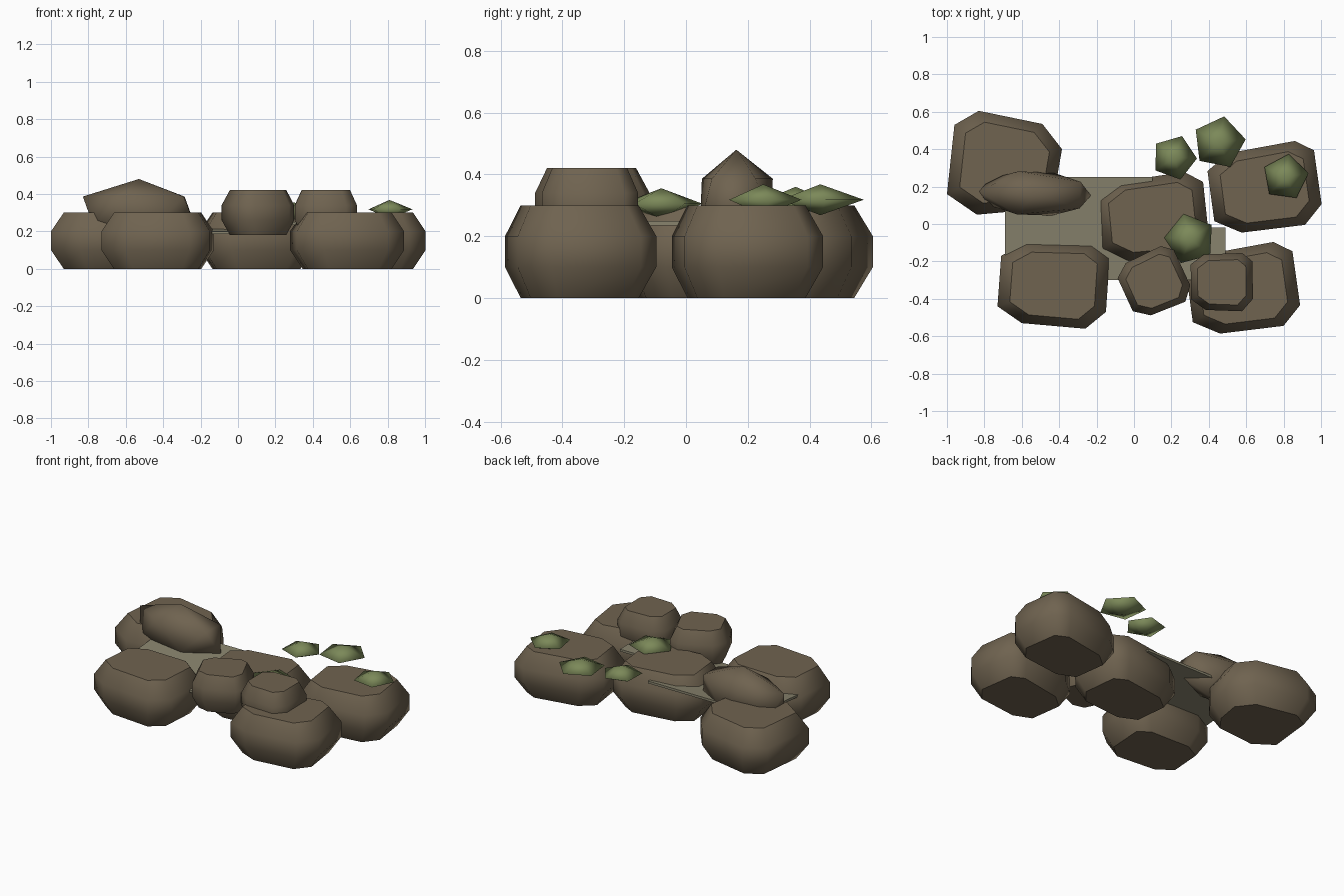
import bpy, bmesh
from math import radians, sin, cos
from mathutils import Matrix, Vector

if "Cube" in bpy.data.objects:
    bpy.data.objects.remove(bpy.data.objects["Cube"], do_unlink=True)


def material(name, rgb):
    mat = bpy.data.materials.new(name)
    mat.use_nodes = True
    mat.diffuse_color = (*rgb, 1)
    mat.node_tree.nodes["Principled BSDF"].inputs["Base Color"].default_value = (*rgb, 1)
    return mat


STONE = material("brown stone", (0.16, 0.125, 0.08))
SLAB = material("pale earth", (0.25, 0.23, 0.155))
MOSS = material("moss green", (0.20, 0.25, 0.10))


def finish(bm, name, mat):
    bmesh.ops.recalc_face_normals(bm, faces=bm.faces[:])
    mesh = bpy.data.meshes.new(name)
    bm.to_mesh(mesh)
    bm.free()
    mesh.materials.append(mat)
    obj = bpy.data.objects.new(name, mesh)
    bpy.context.collection.objects.link(obj)
    return obj


# Uneven eight-sided outlines shared by the stones
COMMON = [(-.17, -.2), (.17, -.23), (.28, -.14), (.3, .15),
          (.21, .22), (-.15, .23), (-.28, .16), (-.3, -.11)]
DEEP = [(-.15, -.28), (.18, -.25), (.27, -.13), (.305, .07),
        (.2, .205), (-.14, .275), (-.27, .2), (-.31, -.17)]


def boulder(name, center, turn=0, scale=(1, 1), bottom=0, top=0.3, outline=COMMON):
    """Stack of four rings: flat caps, sloped shoulders, upright waist."""
    bm = bmesh.new()
    c, s = cos(radians(turn)), sin(radians(turn))
    rings = []
    for level, inset in ((0, .78), (1 / 3, 1), (2 / 3, 1), (1, .78)):
        ring = []
        for px, py in outline:
            x, y = px * scale[0] * inset, py * scale[1] * inset
            ring.append(bm.verts.new((center[0] + x * c - y * s,
                                      center[1] + x * s + y * c,
                                      bottom + (top - bottom) * level)))
        rings.append(ring)
    for low, high in zip(rings, rings[1:]):
        for i in range(len(low)):
            j = (i + 1) % len(low)
            bm.faces.new((low[i], low[j], high[j], high[i])).smooth = True
    for ring in (rings[0], rings[-1]):
        cap = bm.faces.new(ring)
        for edge in cap.edges:
            edge.smooth = False
    return finish(bm, name, STONE)


# Ground layer of big stones
boulder("back_right_stone", (-.69, .33), outline=DEEP)
boulder("front_right_stone", (-.43, -.33))
boulder("front_left_stone", (.585, -.355), 12)
boulder("back_left_stone", (.7, .185), 12)
boulder("middle_stone", (.1, .025), 10)

# Smaller stones resting higher up
boulder("small_front_stone", (.11, -.315), 28, (.58, .72), .18, .42)
boulder("small_top_stone", (.47, -.315), 4, (.57, .69), .18, .42)


def faceted_ball(name, center, radii, turn, mat):
    """Smooth twenty-sided ball stretched to the given radii."""
    bm = bmesh.new()
    bmesh.ops.create_icosphere(bm, subdivisions=1, radius=1)
    bm.transform(Matrix.Translation(center)
                 @ Matrix.Rotation(radians(turn), 4, "Z")
                 @ Matrix.Diagonal((*radii, 1)))
    for face in bm.faces:
        face.smooth = True
    return finish(bm, name, mat)


faceted_ball("long_pointed_stone", (-.53, .163, .31), (.335, .135, .17), 178, STONE)


def slab(name, x0, x1, y0, y1, z_front, z_back, thick=0.015):
    """Thin sheet that may slope from front to back."""
    bm = bmesh.new()
    bmesh.ops.create_cube(bm, size=1)
    for v in bm.verts:
        top = z_back if v.co.y > 0 else z_front
        v.co = Vector((x1 if v.co.x > 0 else x0,
                       y1 if v.co.y > 0 else y0,
                       top if v.co.z > 0 else top - thick))
    return finish(bm, name, SLAB)


# Earth showing between the stones
slab("earth_slab", -.69, .1, -.3, .25, .2, .25)
slab("earth_slab_side", .1, .49, -.3, -.02, .25, .25)


def moss_tuft(name, center, radius, turn, z=0.315, rise=0.05):
    """Five-sided double pyramid with soft shading."""
    bm = bmesh.new()
    x, y = center
    rim = [bm.verts.new((x + radius * cos(radians(turn + 72 * i)),
                         y + radius * sin(radians(turn + 72 * i)), z))
           for i in range(5)]
    for height in (rise, -rise):
        tip = bm.verts.new((x, y, z + height))
        for i in range(5):
            bm.faces.new((rim[i], rim[(i + 1) % 5], tip)).smooth = True
    return finish(bm, name, MOSS)


# Moss tufts
moss_tuft("moss_back", (.215, .355), .122, -2, .31)
moss_tuft("moss_far_back", (.455, .435), .143, 7, .318)
moss_tuft("moss_left", (.81, .25), .125, 10, .318)
moss_tuft("moss_middle", (.3, -.08), .138, 33, .305)
